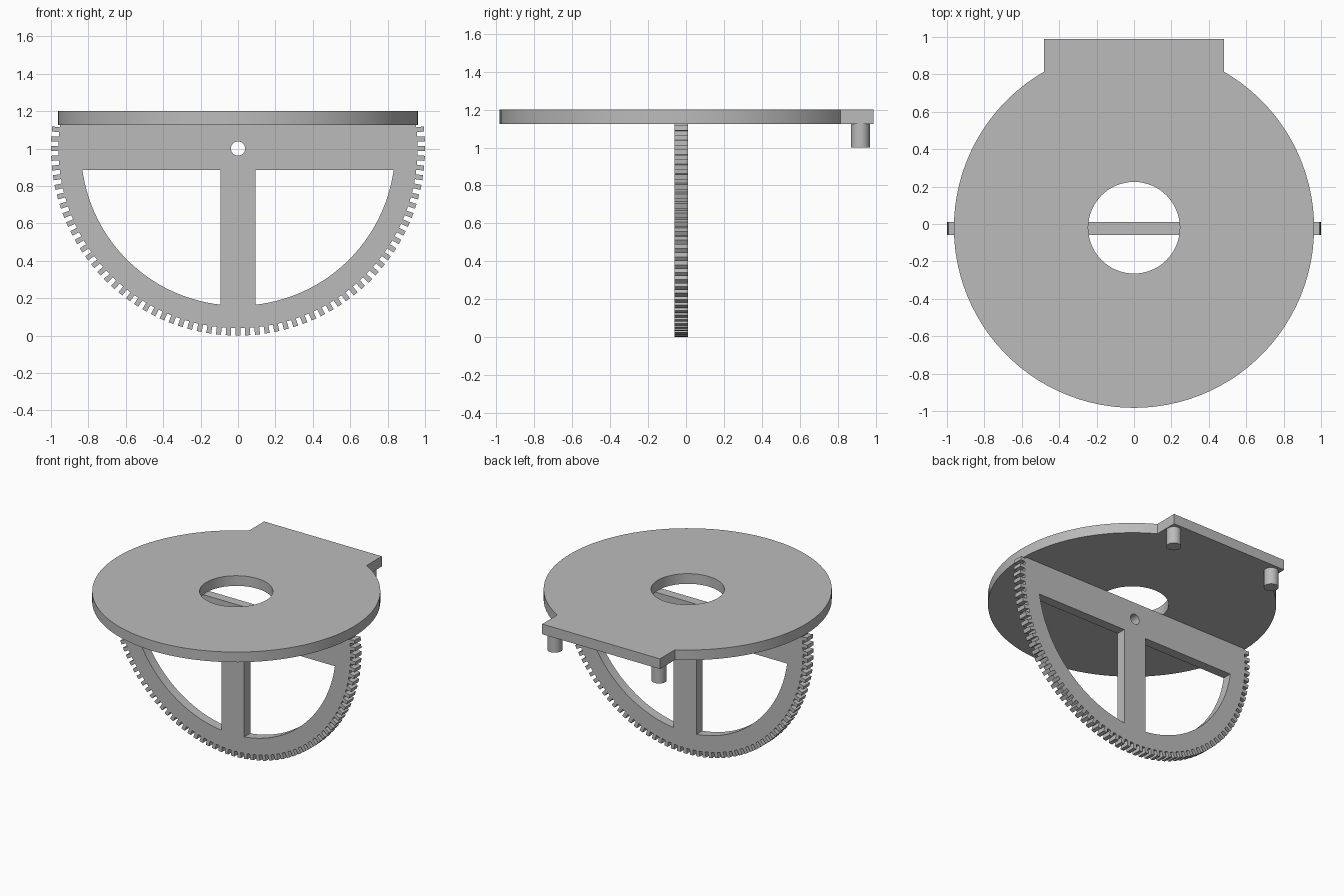
import bpy
import bmesh
from math import sin, cos, pi, radians, sqrt, asin, atan2

cube = bpy.data.objects.get("Cube")
if cube:
    bpy.data.objects.remove(cube, do_unlink=True)

# Single grey material
GREY = (0.5, 0.5, 0.5, 1.0)
grey = bpy.data.materials.new("plain grey")
grey.use_nodes = True
grey.diffuse_color = GREY
grey.node_tree.nodes["Principled BSDF"].inputs["Base Color"].default_value = GREY


def arc(r, a0, a1, n, cx=0.0, cy=0.0):
    """Points along an arc, both ends included."""
    return [(cx + r * cos(a0 + (a1 - a0) * i / n),
             cy + r * sin(a0 + (a1 - a0) * i / n)) for i in range(n + 1)]


def circle(r, n, cx=0.0, cy=0.0):
    return arc(r, 0, 2 * pi, n, cx, cy)[:-1]


def plate(name, outlines, thickness, location, upright=False):
    """Extrude closed outlines (the first one solid, the rest holes)."""
    curve = bpy.data.curves.new(name, 'CURVE')
    curve.dimensions = '2D'
    curve.fill_mode = 'BOTH'
    curve.extrude = thickness / 2
    for pts in outlines:
        spline = curve.splines.new('POLY')
        spline.points.add(len(pts) - 1)
        for p, (x, y) in zip(spline.points, pts):
            p.co = (x, y, 0, 1)
        spline.use_cyclic_u = True
    obj = bpy.data.objects.new(name, curve)
    bpy.context.collection.objects.link(obj)
    obj.location = location
    if upright:
        obj.rotation_euler.x = pi / 2
    bpy.ops.object.select_all(action='DESELECT')
    obj.select_set(True)
    bpy.context.view_layer.objects.active = obj
    bpy.ops.object.convert(target='MESH')
    obj = bpy.context.object
    # Weld the caps to the walls
    bm = bmesh.new()
    bm.from_mesh(obj.data)
    bmesh.ops.remove_doubles(bm, verts=bm.verts, dist=1e-5)
    bmesh.ops.recalc_face_normals(bm, faces=bm.faces)
    bm.to_mesh(obj.data)
    bm.free()
    obj.data.materials.clear()
    obj.data.materials.append(grey)
    bpy.ops.object.shade_smooth_by_angle(angle=radians(20))
    return obj


# Round top plate with a rectangular tab at the back and a centre hole
DISC_R, DISC_Y, TAB_X, TAB_Y = 0.963, -0.02, 0.48, 0.99
PLATE_Z, PLATE_T = 1.125, 0.075
tab_angle = atan2(sqrt(DISC_R ** 2 - TAB_X ** 2), TAB_X)
disc = arc(DISC_R, pi - tab_angle, 2 * pi + tab_angle, 84, 0, DISC_Y)
disc += [(TAB_X, TAB_Y), (-TAB_X, TAB_Y)]
plate("top_plate", [disc, circle(0.245, 64, 0, DISC_Y)], PLATE_T,
      (0, 0, PLATE_Z + PLATE_T / 2))

# Upright half gear, drawn around its axle hole
ROOT_R, TIP_R, TOP = 0.96, 1.0, PLATE_Z - 1.0
STEP, HALF = radians(3), radians(0.78)
top_x = sqrt(ROOT_R ** 2 - TOP ** 2)
gear = [(-top_x, TOP), (top_x, TOP)]
for k in range(-2, 63):
    a = -STEP * k
    for r, da in ((ROOT_R, HALF), (TIP_R, HALF), (TIP_R, -HALF), (ROOT_R, -HALF)):
        gear.append((r * cos(a + da), r * sin(a + da)))

# Windows on both sides of the central spoke
WIN_R, SPOKE, WIN_TOP = 0.84, 0.093, -0.115
right_window = arc(WIN_R, asin(WIN_TOP / WIN_R),
                   -pi / 2 + asin(SPOKE / WIN_R), 32) + [(SPOKE, WIN_TOP)]
left_window = [(-x, y) for x, y in right_window]
plate("half_gear", [gear, right_window, left_window, circle(0.038, 32)], 0.07,
      (0, -0.025, 1.0), upright=True)

# Pegs under the tab
for side, x in (("left", 0.425), ("right", -0.425)):
    plate(side + "_peg", [circle(0.05, 32)], TOP, (x, 0.92, 1.0 + TOP / 2))
